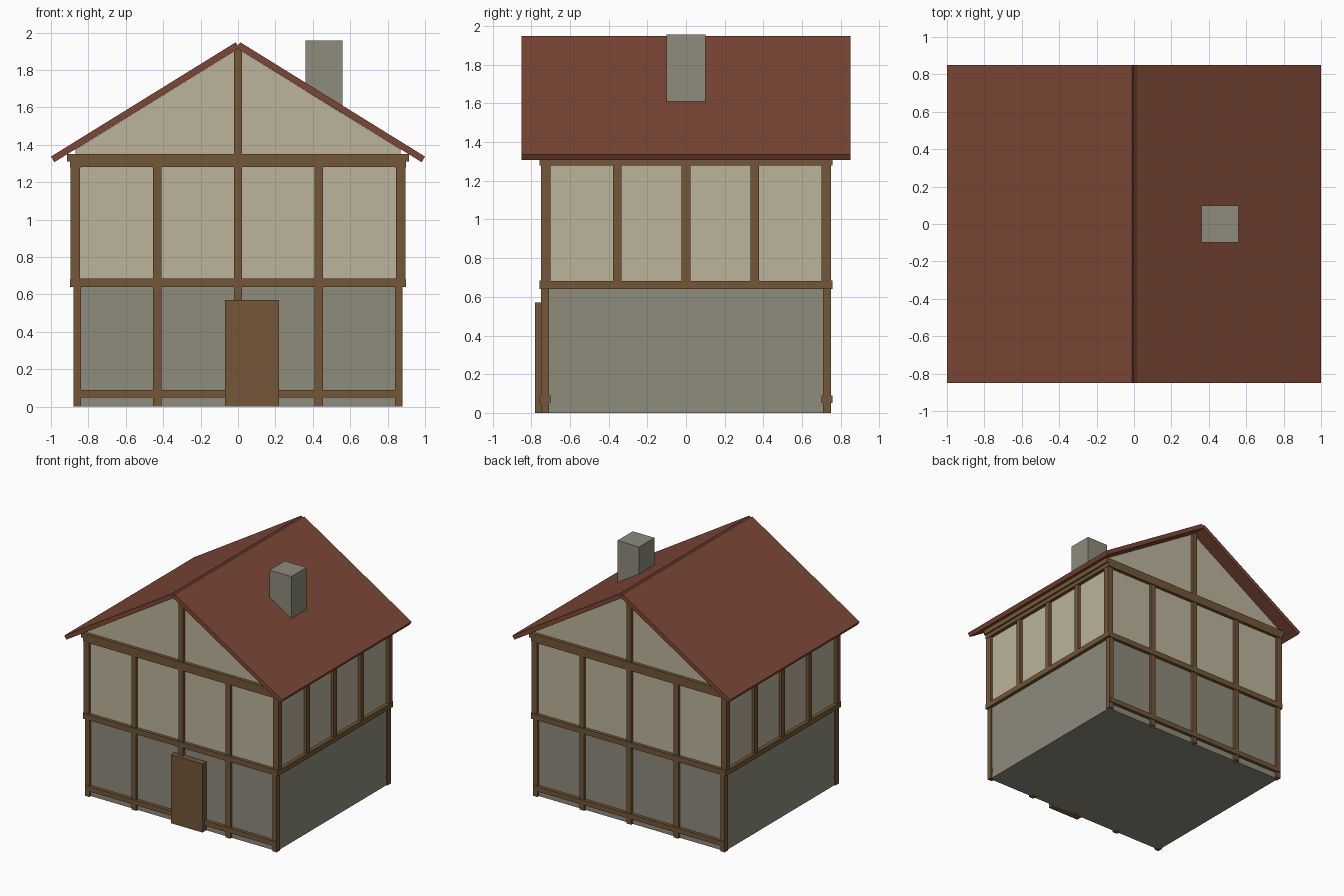
import bpy

old = bpy.data.objects.get("Cube")
if old:
    bpy.data.objects.remove(old, do_unlink=True)


def material(name, rgb):
    linear = [((c / 255 + 0.055) / 1.055) ** 2.4 for c in rgb] + [1]
    m = bpy.data.materials.new(name)
    m.use_nodes = True
    m.diffuse_color = linear
    m.node_tree.nodes["Principled BSDF"].inputs["Base Color"].default_value = linear
    return m


PLASTER = material("cream plaster", (187, 179, 155))
STONE = material("grey stone", (142, 139, 124))
WOOD = material("brown timber", (115, 87, 56))
ROOF = material("red roof tile", (124, 71, 54))


def prism(name, profile, y0, y1, mat):
    """Extrude an x-z profile (counter-clockwise from the front) from y0 to y1."""
    n = len(profile)
    verts = [(x, y, z) for y in (y0, y1) for x, z in profile]
    faces = [tuple(range(n)), tuple(reversed(range(n, 2 * n)))]
    for i in range(n):
        j = (i + 1) % n
        faces.append((j, i, i + n, j + n))
    mesh = bpy.data.meshes.new(name)
    mesh.from_pydata(verts, [], faces)
    mesh.materials.append(mat)
    obj = bpy.data.objects.new(name, mesh)
    bpy.context.collection.objects.link(obj)
    return obj


def box(name, x0, x1, y0, y1, z0, z1, mat=WOOD):
    return prism(name, [(x0, z0), (x1, z0), (x1, z1), (x0, z1)], y0, y1, mat)


def span(sign, a, b):
    """Order the mirrored interval from a to b."""
    return sorted((sign * a, sign * b))


WALL_X, WALL_Y = 0.87, 0.73
POST_Y, BEAM_Y = 0.75, 0.757
FLOOR, EAVE, APEX = 0.66, 1.375, 1.913

# Walls
box("stone_ground_floor", -WALL_X, WALL_X, -WALL_Y, WALL_Y, 0, FLOOR, STONE)
prism("plaster_upper_floor",
      [(-WALL_X, FLOOR), (WALL_X, FLOOR), (WALL_X, EAVE), (0, APEX), (-WALL_X, EAVE)],
      -WALL_Y, WALL_Y, PLASTER)

# Timber framing of the two gable walls
for side, s in (("front", -1), ("back", 1)):
    y0, y1 = span(s, 0.70, POST_Y)
    b0, b1 = span(s, 0.70, BEAM_Y)
    for x in (-0.432, 0, 0.432):
        box(side + "_post", x - 0.022, x + 0.022, y0, y1, 0, 1.3)
    prism(side + "_gable_post",
          [(-0.022, 1.3), (0.022, 1.3), (0.022, 1.9), (0, APEX), (-0.022, 1.9)],
          y0, y1, WOOD)
    box(side + "_sill_beam", -0.878, 0.878, b0, b1, 0.05, 0.09)
    box(side + "_floor_beam", -0.895, 0.895, b0, b1, 0.64, 0.685)
    box(side + "_top_beam", -0.895, 0.895, b0, b1, 1.28, 1.312)
    box(side + "_gable_beam", -0.913, 0.913, b0, b1, 1.31, 1.35)
    # Corner posts
    for hand, h in (("left", 1), ("right", -1)):
        x0, x1 = span(h, 0.84, 0.88)
        y0, y1 = span(s, 0.707, POST_Y)
        box(f"{side}_{hand}_lower_corner_post", x0, x1, y0, y1, 0, FLOOR)
        x0, x1 = span(h, 0.845, 0.895)
        y0, y1 = span(s, 0.70, POST_Y)
        box(f"{side}_{hand}_upper_corner_post", x0, x1, y0, y1, 0.645, 1.33)

# Timber framing of the long walls, and the roof slopes
for hand, h in (("left", 1), ("right", -1)):
    x0, x1 = span(h, 0.84, 0.895)
    for y in (-0.355, 0, 0.355):
        box(hand + "_post", x0, x1, y - 0.022, y + 0.022, FLOOR, 1.3)
    x0, x1 = span(h, 0.84, 0.899)
    box(hand + "_floor_beam", x0, x1, -POST_Y, POST_Y, 0.64, 0.683)
    box(hand + "_top_beam", x0, x1, -POST_Y, POST_Y, 1.278, 1.312)
    x0, x1 = span(h, 0.84, 0.913)
    box(hand + "_wall_plate", x0, x1, -POST_Y, POST_Y, 1.31, 1.35)
    slab = [(-0.007, 1.918), (0.982, 1.307), (1.0, 1.337), (0.012, 1.948)]
    profile = [(h * x, z) for x, z in slab]
    prism(hand + "_roof_slope", profile[::h], -0.85, 0.85, ROOF)

# Door and chimney
box("front_door", -0.07, 0.22, -0.78, -0.72, 0, 0.57)
box("chimney", 0.36, 0.56, -0.1, 0.1, 1.5, 1.957, STONE)
